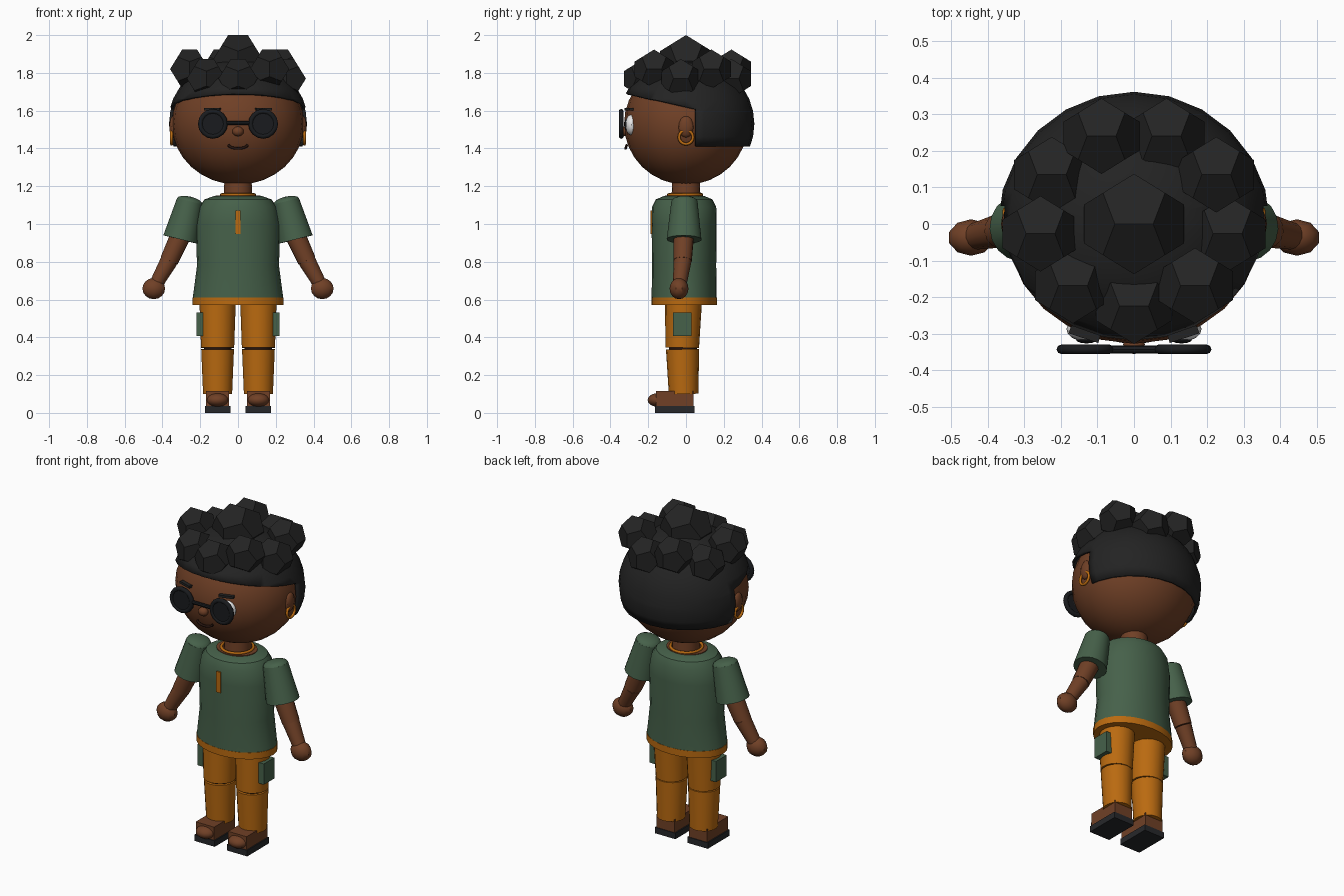
import bpy, bmesh, math
from math import sin, cos, pi, radians
from mathutils import Vector, Matrix

if "Cube" in bpy.data.objects:
    bpy.data.objects.remove(bpy.data.objects["Cube"], do_unlink=True)


def material(name, *rgb):
    col = [(c / 255 / 12.92 if c < 11 else ((c / 255 + 0.055) / 1.055) ** 2.4) for c in rgb] + [1]
    m = bpy.data.materials.new(name)
    m.use_nodes = True
    m.diffuse_color = col
    bsdf = m.node_tree.nodes["Principled BSDF"]
    bsdf.inputs["Base Color"].default_value = col
    bsdf.inputs["Roughness"].default_value = 0.8
    return m


SKIN = material("brown skin", 112, 64, 38)
HAIR = material("soft black hair", 35, 35, 35)
GREEN = material("green cloth", 70, 97, 74)
ORANGE = material("orange cloth", 186, 106, 16)
BLACK = material("black plastic", 25, 27, 30)
WHITE = material("white", 235, 235, 235)
DARK = material("dark brown", 38, 20, 14)
SOLE = material("charcoal rubber", 38, 39, 42)


def finish(name, bm, mat):
    bmesh.ops.recalc_face_normals(bm, faces=bm.faces)
    me = bpy.data.meshes.new(name)
    bm.to_mesh(me)
    bm.free()
    me.materials.append(mat)
    ob = bpy.data.objects.new(name, me)
    bpy.context.collection.objects.link(ob)
    bpy.ops.object.select_all(action="DESELECT")
    ob.select_set(True)
    bpy.context.view_layer.objects.active = ob
    bpy.ops.object.shade_smooth_by_angle(angle=radians(35))
    return ob


def ball(name, mat, loc, size, u=24, v=16, rot=None):
    bm = bmesh.new()
    m = Matrix.Translation(loc) @ (rot or Matrix()) @ Matrix.Diagonal((*size, 1))
    bmesh.ops.create_uvsphere(bm, u_segments=u, v_segments=v, radius=1, matrix=m)
    return finish(name, bm, mat)


def box(name, mat, loc, size, angle=0):
    bm = bmesh.new()
    m = Matrix.Translation(loc) @ Matrix.Rotation(angle, 4, "Z") @ Matrix.Diagonal((*size, 1))
    bmesh.ops.create_cube(bm, size=1, matrix=m)
    return finish(name, bm, mat)


def axis_turn(a, b):
    return (Vector(b) - Vector(a)).to_track_quat("Z", "Y").to_matrix().to_4x4()


def rod(name, mat, a, b, r1, r2, sides=18):
    """Tapered cylinder from point a to point b."""
    a, b = Vector(a), Vector(b)
    bm = bmesh.new()
    bmesh.ops.create_cone(bm, cap_ends=True, segments=sides, radius1=r1, radius2=r2,
                          depth=(b - a).length,
                          matrix=Matrix.Translation((a + b) / 2) @ axis_turn(a, b))
    return finish(name, bm, mat)


def loft(name, mat, rings, sides=24):
    """Stack of ellipses (z, rx, ry, y centre), capped at both ends."""
    bm = bmesh.new()
    loops = [[bm.verts.new((rx * cos(2 * pi * i / sides), y + ry * sin(2 * pi * i / sides), z))
              for i in range(sides)] for z, rx, ry, y in rings]
    for p, q in zip(loops, loops[1:]):
        for i in range(sides):
            j = (i + 1) % sides
            bm.faces.new((p[i], p[j], q[j], q[i]))
    bm.faces.new(loops[0])
    bm.faces.new(loops[-1])
    return finish(name, bm, mat)


def tube(name, mat, points, r, closed=False, sides=8):
    """Round tube along a path."""
    cu = bpy.data.curves.new(name, "CURVE")
    cu.dimensions, cu.bevel_depth, cu.bevel_resolution = "3D", r, sides // 4
    cu.use_fill_caps = True
    s = cu.splines.new("POLY")
    s.points.add(len(points) - 1)
    for p, co in zip(s.points, points):
        p.co = (*co, 1)
    s.use_cyclic_u = closed
    cu.materials.append(mat)
    ob = bpy.data.objects.new(name, cu)
    bpy.context.collection.objects.link(ob)


def circle(loc, u, v, n):
    return [Vector(loc) + Vector(u) * cos(2 * pi * i / n) + Vector(v) * sin(2 * pi * i / n)
            for i in range(n)]


def curl(name, loc, s):
    """Dodecahedron standing with an edge on top."""
    t = (1 + 5 ** 0.5) / 2
    pts = [(x, y, z) for x in (-1, 1) for y in (-1, 1) for z in (-1, 1)]
    for a in (-1, 1):
        for b in (-t, t):
            pts += [(a / t, 0, b), (0, b, a / t), (b, a / t, 0)]
    bm = bmesh.new()
    for p in pts:
        bm.verts.new(Vector(loc) + Vector(p) * s)
    bmesh.ops.convex_hull(bm, input=bm.verts)
    bmesh.ops.dissolve_limit(bm, angle_limit=0.02, verts=bm.verts, edges=bm.edges)
    finish(name, bm, HAIR)


# Head and neck
HEAD = Vector((0, 0, 1.53))
ball("head", SKIN, HEAD, (0.35, 0.328, 0.322))
rod("neck", SKIN, (0, 0, 1.1), (0, 0, 1.26), 0.078, 0.072)
ball("nose", SKIN, (0, -0.33, 1.49), (0.03, 0.026, 0.026), 12, 8)
tube("mouth", DARK, [(0.052 * sin(a), -0.312 - 0.008 * cos(a), 1.422 - 0.022 * cos(a))
                     for a in [radians(d) for d in range(-80, 81, 20)]], 0.007)

# Hair cap: low nape at the back, slanted hairline in front
bm = bmesh.new()
bmesh.ops.create_uvsphere(bm, u_segments=24, v_segments=16, radius=1,
                          matrix=Matrix.Translation(HEAD) @ Matrix.Diagonal((0.372, 0.362, 0.347, 1)))
for co, no in [((0, 0.05, 0), (0, 1, 0)), ((0, 0, 1.41), (0, 0, 1)), ((0, 0.05, 1.61), (0, 0.22, 1))]:
    bmesh.ops.bisect_plane(bm, geom=bm.verts[:] + bm.edges[:] + bm.faces[:], plane_co=co, plane_no=no)
bare = []
for f in bm.faces:
    c = f.calc_center_median()
    if not (c.z > 1.61 - 0.22 * (c.y - 0.05) or (c.y > 0.05 and c.z > 1.41)):
        bare.append(f)
bmesh.ops.delete(bm, geom=bare, context="FACES")
cap = finish("hair_cap", bm, HAIR)
solid = cap.modifiers.new("thickness", "SOLIDIFY")
solid.thickness = 0.014

# Curls: one on the crown and an alternating ring of nine
curl("crown_curl", (0, 0, 1.8625), 0.085)
for i in range(9):
    a = radians(40 * i - 90)
    curl(f"curl_{i + 1}", (0.26 * cos(a), 0.015 + 0.24 * sin(a), 1.82 if i % 2 else 1.77), 0.064)

# Glasses bridge
rod("glasses_bridge", BLACK, (-0.07, -0.343, 1.535), (0.07, -0.343, 1.535), 0.011, 0.011, 8)

# Shirt, waistband, collar
loft("shirt", GREEN, [(0.605, 0.24, 0.172, -0.01), (0.78, 0.217, 0.17, -0.01), (1.0, 0.224, 0.172, -0.01),
                      (1.09, 0.205, 0.17, -0.01), (1.13, 0.178, 0.15, -0.01), (1.147, 0.13, 0.11, -0.01)])
loft("shirt_hem", ORANGE, [(0.57, 0.242, 0.173, -0.01), (0.61, 0.242, 0.173, -0.01)])
loft("neckline_skin", SKIN, [(1.13, 0.118, 0.1, -0.01), (1.151, 0.118, 0.1, -0.01)])
tube("necklace", ORANGE, circle((0, -0.005, 1.155), (0.088, 0, 0), (0, 0.088, 0), 24), 0.008, True)
box("shirt_placket", ORANGE, (0, -0.182, 1.01), (0.027, 0.012, 0.125))

for side, s in (("left", 1), ("right", -1)):
    # Face details
    ball(f"{side}_eye", WHITE, (s * 0.13, -0.288, 1.525), (0.055, 0.034, 0.055), 16, 10)
    ball(f"{side}_pupil", BLACK, (s * 0.13, -0.315, 1.525), (0.03, 0.012, 0.03), 12, 8)
    box(f"{side}_brow", HAIR, (s * 0.135, -0.302, 1.607), (0.085, 0.022, 0.014), s * radians(18))
    tube(f"{side}_glasses_rim", BLACK,
         circle((s * 0.133, -0.343, 1.53), (0.066, 0, 0), (0, 0, 0.066), 16), 0.013, True)
    rod(f"{side}_lens", BLACK, (s * 0.133, -0.337, 1.53), (s * 0.133, -0.35, 1.53), 0.064, 0.064, 16)
    ball(f"{side}_ear", SKIN, (s * 0.342, 0, 1.515), (0.022, 0.04, 0.057), 12, 8)
    tube(f"{side}_earring", ORANGE,
         circle((s * 0.352, 0, 1.46), (0, 0.037, 0), (0, 0, 0.037), 16), 0.008, True)

    # Arm
    top, cuff = (s * 0.255, -0.008, 1.12), (s * 0.305, -0.01, 0.918)
    elbow, wrist = (s * 0.365, -0.018, 0.805), (s * 0.432, -0.033, 0.685)
    rod(f"{side}_sleeve", GREEN, top, cuff, 0.07, 0.093)
    ball(f"{side}_shoulder", GREEN, top, (0.069, 0.069, 0.025), 18, 8, axis_turn(top, cuff))
    rod(f"{side}_upper_arm", SKIN, (s * 0.285, -0.01, 0.98), elbow, 0.056, 0.049, 14)
    rod(f"{side}_forearm", SKIN, elbow, wrist, 0.047, 0.037, 14)
    ball(f"{side}_hand", SKIN, (s * 0.446, -0.037, 0.658), (0.063, 0.05, 0.056), 10, 8)

    # Leg, in two sections with a seam at the knee
    x = s * 0.108
    rod(f"{side}_thigh", ORANGE, (x, -0.02, 0.345), (x, -0.013, 0.6), 0.089, 0.098)
    rod(f"{side}_knee_seam", DARK, (x, -0.015, 0.33), (x, -0.015, 0.35), 0.074, 0.074)
    rod(f"{side}_shin", ORANGE, (x, -0.013, 0.1), (x, -0.018, 0.337), 0.078, 0.088)
    box(f"{side}_pocket", GREEN, (s * 0.203, -0.02, 0.47), (0.036, 0.1, 0.125))

    # Sandal
    box(f"{side}_sole", SOLE, (x, -0.06, 0.018), (0.136, 0.208, 0.036))
    box(f"{side}_foot", SKIN, (x, -0.06, 0.075), (0.122, 0.2, 0.08))
    ball(f"{side}_toes", SKIN, (x, -0.15, 0.068), (0.058, 0.053, 0.036), 16, 10)
